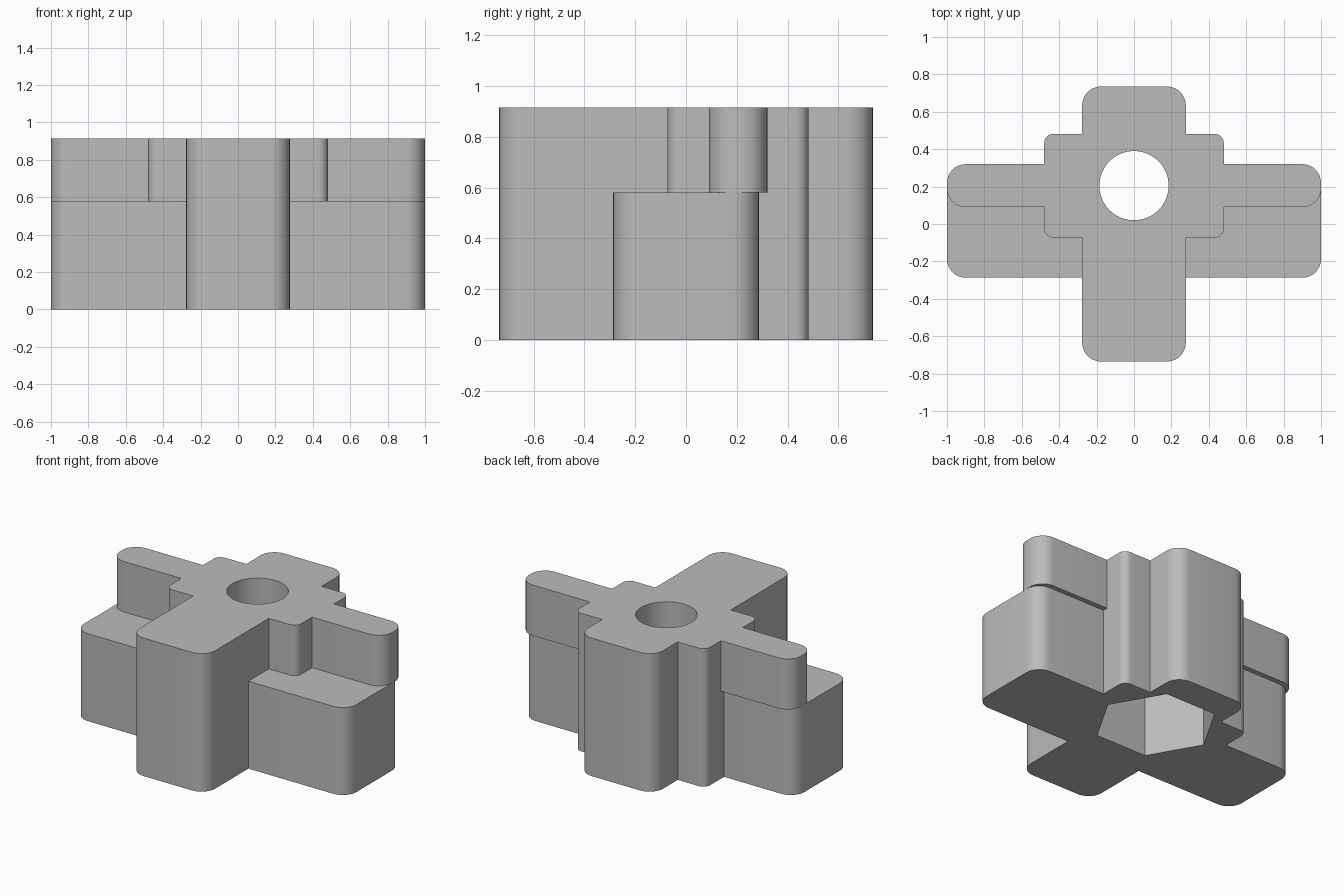
import bpy
import bmesh
from math import cos, sin, pi, radians

cube = bpy.data.objects.get("Cube")
if cube:
    bpy.data.objects.remove(cube, do_unlink=True)

grey = bpy.data.materials.new("plain grey")
grey.use_nodes = True
grey.diffuse_color = (0.5, 0.5, 0.5, 1)
grey.node_tree.nodes["Principled BSDF"].inputs["Base Color"].default_value = (0.5, 0.5, 0.5, 1)

TOP = 0.915
STEP = 0.58
BORE_Y = 0.205


def prism(name, outline, z0, z1):
    """Extrude a flat outline from z0 to z1."""
    bm = bmesh.new()
    base = bm.faces.new([bm.verts.new((x, y, z0)) for x, y in outline])
    ext = bmesh.ops.extrude_face_region(bm, geom=[base])
    for v in ext["geom"]:
        if isinstance(v, bmesh.types.BMVert):
            v.co.z = z1
    bmesh.ops.recalc_face_normals(bm, faces=bm.faces)
    mesh = bpy.data.meshes.new(name)
    bm.to_mesh(mesh)
    bm.free()
    mesh.materials.append(grey)
    obj = bpy.data.objects.new(name, mesh)
    bpy.context.collection.objects.link(obj)
    return obj


def rounded_block(name, half_x, y0, y1, r, z0, z1, steps=8):
    """Upright block with rounded vertical corners, symmetric in x."""
    outline = []
    corners = [(half_x - r, y1 - r), (r - half_x, y1 - r),
               (r - half_x, y0 + r), (half_x - r, y0 + r)]
    for q, (cx, cy) in enumerate(corners):
        for i in range(steps + 1):
            a = (q + i / steps) * pi / 2
            outline.append((cx + r * cos(a), cy + r * sin(a)))
    return prism(name, outline, z0, z1)


def polygon(name, sides, r, z0, z1):
    """Regular upright prism on the bore axis."""
    ring = [(r * cos(2 * pi * i / sides), BORE_Y + r * sin(2 * pi * i / sides))
            for i in range(sides)]
    return prism(name, ring, z0, z1)


# Main body running front to back
body = rounded_block("knob_body", 0.277, -0.735, 0.735, 0.1, 0, TOP)

# Central block, wide lower arms and slim upper arms
added = [
    rounded_block("central_block", 0.48, -0.073, 0.482, 0.05, 0, TOP),
    rounded_block("lower_arms", 1.0, -0.287, 0.287, 0.1, 0, STEP),
    rounded_block("upper_arms", 1.0, 0.09, 0.32, 0.1, STEP, TOP),
]

# Round bore through the top and hexagonal pocket underneath
cut = [
    polygon("bore_cutter", 64, 0.185, -0.1, TOP + 0.1),
    polygon("hex_pocket_cutter", 6, 0.375, -0.1, 0.55),
]

# Join and cut into one solid
for tools, operation in ((added, "UNION"), (cut, "DIFFERENCE")):
    for tool in tools:
        tool.hide_render = True
        bpy.ops.object.select_all(action="DESELECT")
        body.select_set(True)
        bpy.context.view_layer.objects.active = body
        mod = body.modifiers.new(tool.name, "BOOLEAN")
        mod.operation = operation
        mod.solver = "EXACT"
        mod.object = tool
        bpy.ops.object.modifier_apply(modifier=mod.name)
        bpy.data.objects.remove(tool, do_unlink=True)

# Smooth rounded corners, crisp edges
body.select_set(True)
bpy.context.view_layer.objects.active = body
bpy.ops.object.shade_smooth_by_angle(angle=radians(30))
